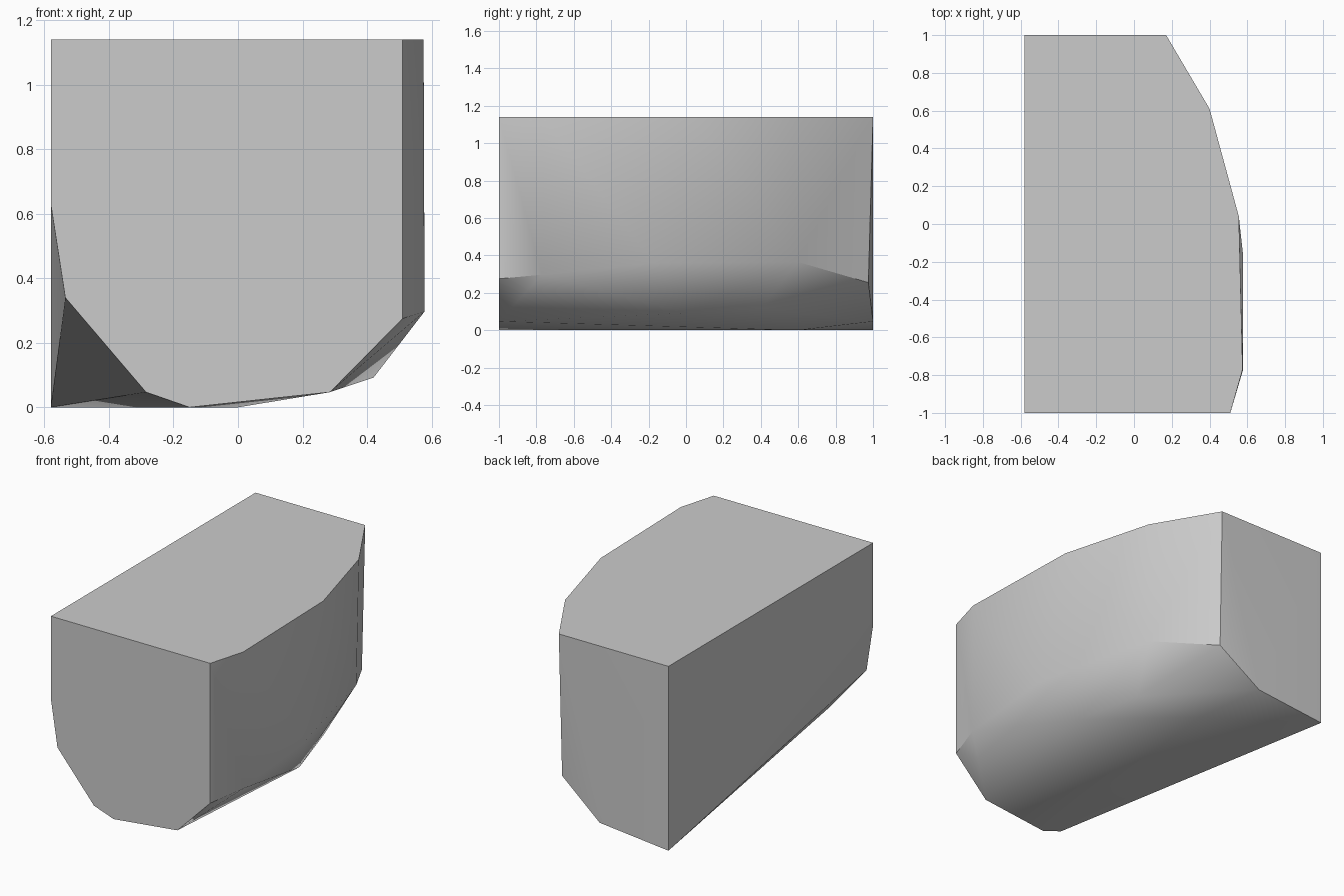
import bpy
import bmesh
from math import radians

# Remove the default object
default = bpy.data.objects.get("Cube")
if default:
    bpy.data.objects.remove(default, do_unlink=True)

LEFT, FRONT, BACK, TOP = -0.58, -1.0, 1.0, 1.14


def make_material(name, colour):
    mat = bpy.data.materials.new(name)
    mat.use_nodes = True
    mat.diffuse_color = colour
    mat.node_tree.nodes["Principled BSDF"].inputs["Base Color"].default_value = colour
    return mat


def hull_object(name, points, mat):
    """Wrap a faceted solid around its corner points."""
    bm = bmesh.new()
    for point in points:
        bm.verts.new(point)
    result = bmesh.ops.convex_hull(bm, input=bm.verts[:])
    spare = {g for g in result["geom_interior"] + result["geom_unused"]
             if isinstance(g, bmesh.types.BMVert)}
    bmesh.ops.delete(bm, geom=list(spare), context="VERTS")
    # Merge the triangles of the flat sides into single faces
    bmesh.ops.dissolve_limit(bm, angle_limit=radians(0.3),
                             verts=bm.verts[:], edges=bm.edges[:])
    bmesh.ops.recalc_face_normals(bm, faces=bm.faces[:])
    mesh = bpy.data.meshes.new(name)
    bm.to_mesh(mesh)
    bm.free()
    mesh.materials.append(mat)
    obj = bpy.data.objects.new(name, mesh)
    bpy.context.collection.objects.link(obj)
    return obj


# Outline of the flat top, as (x, y)
rim = [(LEFT, FRONT), (0.51, FRONT), (0.575, -0.77), (0.555, 0.04),
       (0.4, 0.61), (0.17, BACK), (LEFT, BACK)]

# Lower profile of the front face, as (x, z)
front_profile = [(LEFT, 0.63), (-0.535, 0.34), (-0.285, 0.047), (-0.15, 0),
                 (0.285, 0.047), (0.51, 0.275)]

# Lower corners of the bulging side, front to back
side_corners = [(0.578, -0.77, 0.297), (0.578, -0.17, 0.36),
                (0.42, 0, 0.092), (0.31, 0.4, 0.115), (0.39, 0.6, 0.365)]

# Keel and lower corners of the back face
keel_corners = [(0, 0.6, 0), (LEFT, BACK, 0), (-0.11, BACK, 0.047),
                (0.165, 0.975, 0.255)]

points = [(x, y, TOP) for x, y in rim]
points += [(x, FRONT, z) for x, z in front_profile]
points += side_corners + keel_corners

grey = make_material("plain grey", (0.6, 0.6, 0.6, 1))
body = hull_object("rounded_block", points, grey)

# Soft shading across the gentle bends, crisp outer edges
bpy.ops.object.select_all(action="DESELECT")
body.select_set(True)
bpy.context.view_layer.objects.active = body
bpy.ops.object.shade_smooth_by_angle(angle=radians(30))
